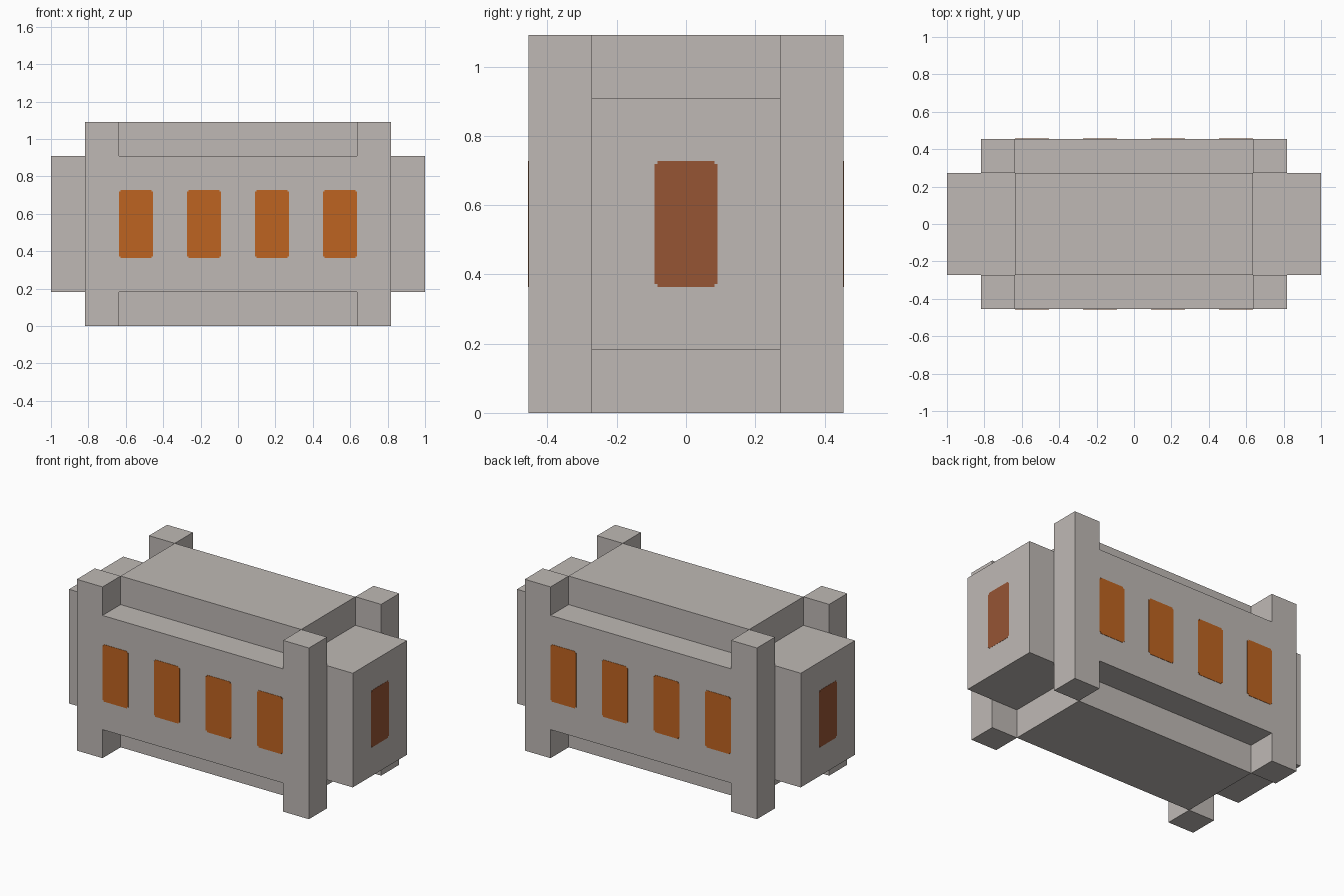
import bpy
import bmesh
from mathutils import Matrix, Vector

cube = bpy.data.objects.get("Cube")
if cube:
    bpy.data.objects.remove(cube, do_unlink=True)

U = 1 / 11  # modular grid size
MID = 6 * U  # half height of the body


def material(name, color):
    m = bpy.data.materials.new(name)
    m.use_nodes = True
    m.diffuse_color = color
    m.node_tree.nodes["Principled BSDF"].inputs["Base Color"].default_value = color
    return m


stone = material("warm grey stone", (0.52, 0.485, 0.462, 1))
orange = material("orange glass", (0.515, 0.127, 0.015, 1))
brown = material("red brown panel", (0.305, 0.089, 0.034, 1))


def prism(name, outline, start, depth, facing, mat):
    """Extrude an outline (across, up) outwards from start along facing."""
    out = Vector(facing)
    up = Vector((0, 0, 1))
    across = up.cross(out)
    bm = bmesh.new()
    base = bm.faces.new([bm.verts.new(across * a + up * h + out * start)
                         for a, h in outline])
    new = bmesh.ops.extrude_face_region(bm, geom=[base])["geom"]
    bmesh.ops.translate(bm, vec=out * depth,
                        verts=[v for v in new if isinstance(v, bmesh.types.BMVert)])
    bmesh.ops.recalc_face_normals(bm, faces=bm.faces)
    mesh = bpy.data.meshes.new(name)
    bm.to_mesh(mesh)
    bm.free()
    mesh.materials.append(mat)
    obj = bpy.data.objects.new(name, mesh)
    bpy.context.collection.objects.link(obj)
    return obj


def mirrored(quarter, center=0):
    """Complete an outline from its upper right quarter, about mid height."""
    right = quarter + [(a, -h) for a, h in reversed(quarter)]
    full = right + [(-a, h) for a, h in reversed(right)]
    return [(center + a, MID + h) for a, h in full]


def window(name, center, start, facing, mat):
    w, h, notch = U, 2 * U, 0.009
    shape = [(w - notch, h), (w - notch, h - notch), (w, h - notch)]
    prism(name, mirrored(shape, center), start, 0.002, facing, mat)


# Main block
prism("core_block", mirrored([(7 * U, MID)]), -3 * U, 6 * U, (0, -1, 0), stone)

# Long walls with full-height corner posts, and their four windows
wall = [(7 * U, 4 * U), (7 * U, MID), (9 * U, MID)]
for side, y in (("front", -1), ("back", 1)):
    prism(side + "_wall_and_posts", mirrored(wall), 3 * U, 2 * U, (0, y, 0), stone)
    for i in range(4):
        window(f"{side}_window_{i + 1}", (4 * i - 6) * U, 5 * U, (0, y, 0), orange)

# End blocks with a single panel each
for side, x in (("right", -1), ("left", 1)):
    prism(side + "_end_block", mirrored([(3 * U, 4 * U)]), 7 * U, 4 * U, (x, 0, 0), stone)
    window(side + "_end_panel", 0, 11 * U - 0.001, (x, 0, 0), brown)
